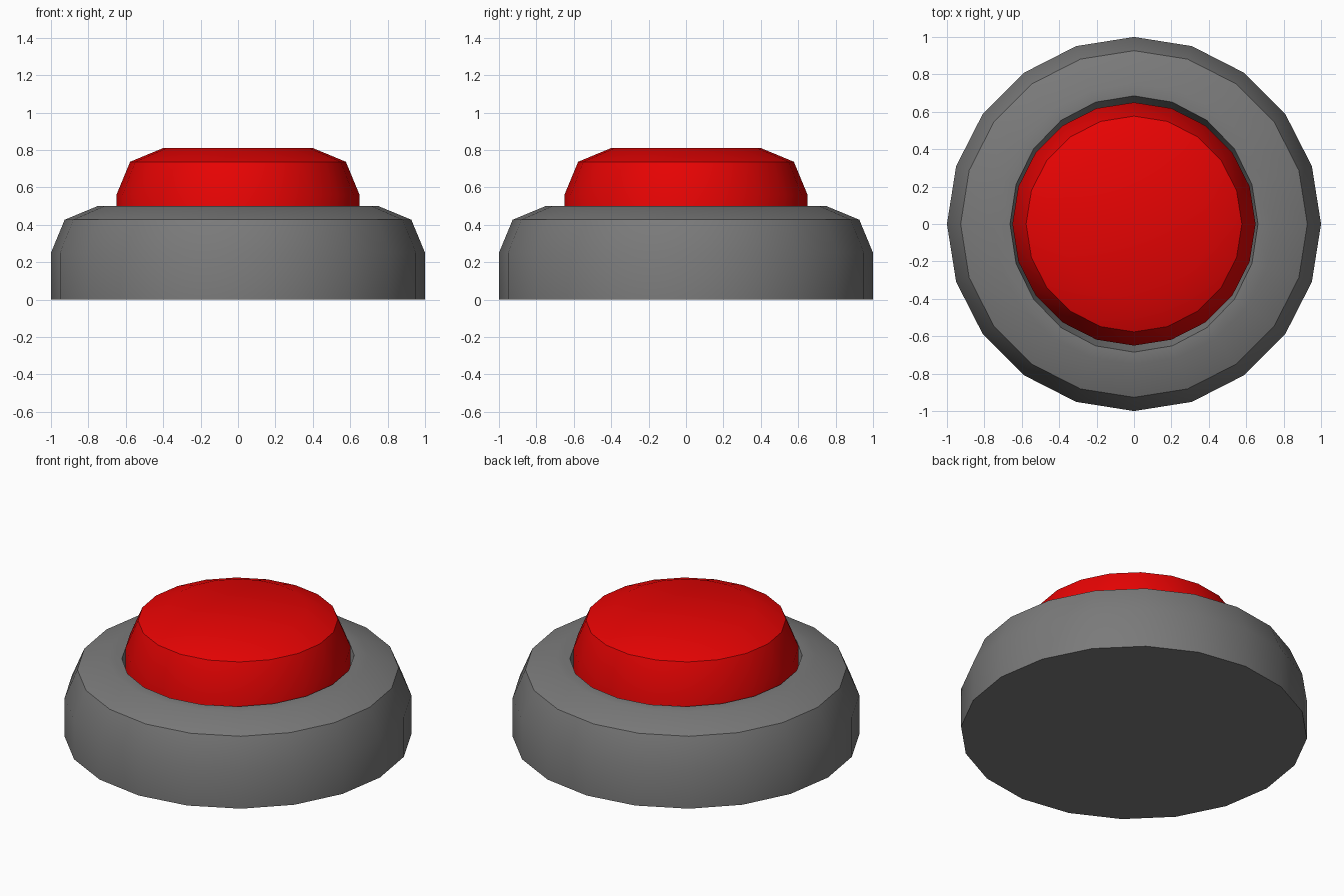
import bpy, bmesh, math

if "Cube" in bpy.data.objects:
    bpy.data.objects.remove(bpy.data.objects["Cube"])

SIDES = 20


def lathe(name, profile, color, sharp=30):
    """Revolve (rx, ry, z) rings around z and cap both ends."""
    bm = bmesh.new()
    rings = []
    for rx, ry, z in profile:
        rings.append([bm.verts.new((rx * math.cos(a), ry * math.sin(a), z))
                      for a in (2 * math.pi * i / SIDES for i in range(SIDES))])
    for lo, hi in zip(rings, rings[1:]):
        for i in range(SIDES):
            j = (i + 1) % SIDES
            bm.faces.new((lo[i], lo[j], hi[j], hi[i]))
    bm.faces.new(rings[0][::-1])
    bm.faces.new(rings[-1])
    bmesh.ops.recalc_face_normals(bm, faces=bm.faces)
    mesh = bpy.data.meshes.new(name)
    bm.to_mesh(mesh)
    bm.free()
    obj = bpy.data.objects.new(name, mesh)
    bpy.context.collection.objects.link(obj)
    mat = bpy.data.materials.new(name + "_material")
    mat.diffuse_color = color
    mat.use_nodes = True
    mat.node_tree.nodes["Principled BSDF"].inputs["Base Color"].default_value = mat.diffuse_color
    mesh.materials.append(mat)
    bpy.ops.object.select_all(action='DESELECT')
    obj.select_set(True)
    bpy.context.view_layer.objects.active = obj
    bpy.ops.object.shade_smooth_by_angle(angle=math.radians(sharp))
    return obj


def rounded_rim(r, top, width=0.25):
    """Two-segment rounded shoulder of a disc."""
    return [(q, q, z) for q, z in (
        (r - width * (1 - math.cos(a)), top - width * (1 - math.sin(a)))
        for a in (math.pi / 4 * k for k in range(3)))]


# Dark grey housing with a tapered recess for the button
lathe("base", [(1, 1, 0)] + rounded_rim(1.0, 0.5)
      + [(0.663, 0.685, 0.5), (0.62, 0.63, 0.3)],
      color=(0.195, 0.195, 0.195, 1))

# Red push button sitting in the recess
lathe("button", [(0.65, 0.65, 0.32)] + rounded_rim(0.65, 0.81),
      color=(0.8, 0.001, 0.001, 1))
